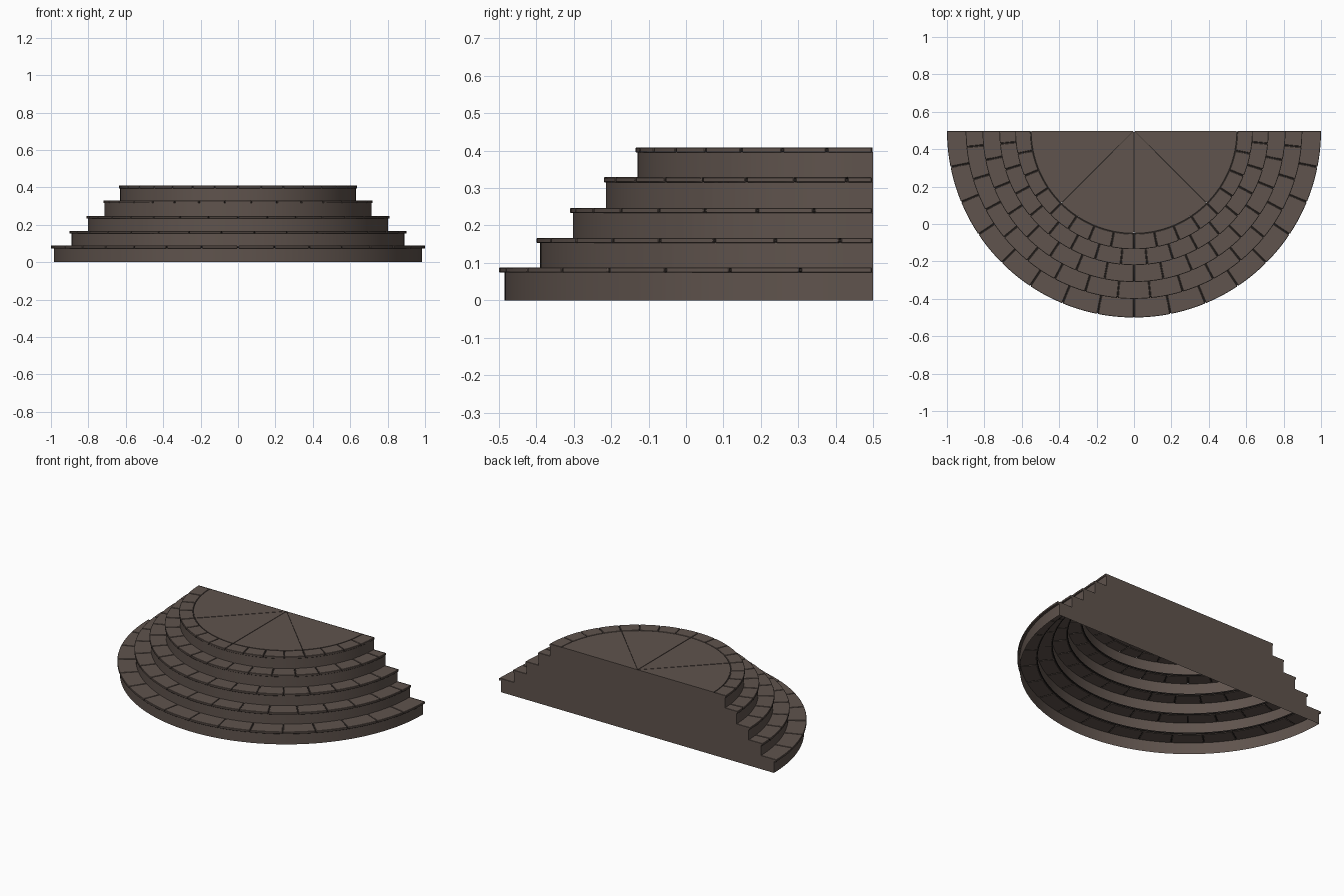
import bpy, bmesh, math

if "Cube" in bpy.data.objects:
    bpy.data.objects.remove(bpy.data.objects["Cube"], do_unlink=True)

BACK = 0.5                                   # y of the flat back
LIPS = [1.0, 0.9, 0.81, 0.72, 0.635]         # tread nosing radii
RISERS = [0.985, 0.89, 0.802, 0.714, 0.63]   # riser radii
TOPS = [0.088, 0.167, 0.247, 0.329, 0.409]   # tread heights
THICK = 0.014
DISK = 0.55                                  # landing centre radius
GAP = 0.006
STEP = math.pi / 16


def material(name, rgb):
    m = bpy.data.materials.new(name)
    m.use_nodes = True
    m.diffuse_color = (*rgb, 1)
    m.node_tree.nodes["Principled BSDF"].inputs["Base Color"].default_value = (*rgb, 1)
    return m


stone = material("brown stone", (0.115, 0.087, 0.074))
mortar = material("dark joint", (0.025, 0.020, 0.018))


def finish(bm, name, mat, bevel=0):
    bmesh.ops.recalc_face_normals(bm, faces=bm.faces)
    me = bpy.data.meshes.new(name)
    bm.to_mesh(me)
    bm.free()
    me.materials.append(mat)
    ob = bpy.data.objects.new(name, me)
    bpy.context.collection.objects.link(ob)
    if bevel:
        mod = ob.modifiers.new("worn_edges", "BEVEL")
        mod.width = bevel
        mod.segments = 1
        mod.limit_method = "ANGLE"
    bpy.context.view_layer.objects.active = ob
    ob.select_set(True)
    bpy.ops.object.shade_smooth_by_angle(angle=math.radians(30))
    ob.select_set(False)


def polar(r, a, z):
    return (r * math.cos(a), BACK - r * math.sin(a), z)


def slab(bm, r0, r1, a0, a1, z0, z1, inset):
    """Closed curved slab, its two ends drawn in by a constant width."""
    n = max(2, round((a1 - a0) / STEP * 5))
    rows = []
    for k in range(n + 1):
        row = []
        for r, z in ((r0, z0), (r1, z0), (r1, z1), (r0, z1)):
            d = math.asin(min(1, inset / r))
            lo, hi = a0 + d, a1 - d
            if hi < lo:
                lo = hi = (a0 + a1) / 2
            row.append(bm.verts.new(polar(r, lo + (hi - lo) * k / n, z)))
        rows.append(row)
    for p, q in zip(rows, rows[1:]):
        for i in range(4):
            j = (i + 1) % 4
            bm.faces.new((p[i], p[j], q[j], q[i]))
    bm.faces.new(rows[0])
    bm.faces.new(rows[-1])


def ring(name, r0, r1, top, cuts, bevel):
    """Row of slabs with a recessed joint filling inside it."""
    bm = bmesh.new()
    for a0, a1 in zip(cuts, cuts[1:]):
        slab(bm, r0, r1, a0, a1, top - THICK, top, GAP / 2)
    finish(bm, name + "_slabs", stone, bevel)
    bm = bmesh.new()
    slab(bm, max(r0 - GAP, 0.008), r1 - 0.004, 0, math.pi,
         top - THICK + 0.003, top - 0.003, GAP)
    finish(bm, name + "_joints", mortar)


# Treads with alternating slab joints, and risers below their nosings
for i, (lip, rad, top) in enumerate(zip(LIPS, RISERS, TOPS)):
    if i % 2:
        cuts = [0] + [(k + 0.5) * STEP for k in range(16)] + [math.pi]
    else:
        cuts = [k * STEP for k in range(17)]
    inner = RISERS[i + 1] - 0.002 if i < 4 else DISK + GAP / 2
    ring(f"tread_{i + 1}", inner, lip, top, cuts, 0.002)

    bottom = TOPS[i - 1] - THICK if i else 0
    bm = bmesh.new()
    n = 80
    low, high = ([bm.verts.new(polar(rad, math.pi * k / n, z)) for k in range(n + 1)]
                 for z in (bottom, top - THICK + 0.001))
    for k in range(n):
        # wound so the outside is the front side
        bm.faces.new((low[k], high[k], high[k + 1], low[k + 1]))
    finish(bm, f"riser_{i + 1}", stone)

# Landing centre of four wedges
ring("landing", 0.004, DISK - GAP / 2, TOPS[-1],
     [k * math.pi / 4 for k in range(5)], 0)

# Flat back wall following the stepped outline
bm = bmesh.new()
half = []
z = 0
for lip, rad, top in zip(LIPS, RISERS, TOPS):
    half += [(rad, z), (rad, top - THICK), (lip, top - THICK), (lip, top)]
    z = top
outline = half + [(-x, z) for x, z in reversed(half)]
bm.faces.new([bm.verts.new((x, BACK, z)) for x, z in outline])
finish(bm, "back_wall", stone)
